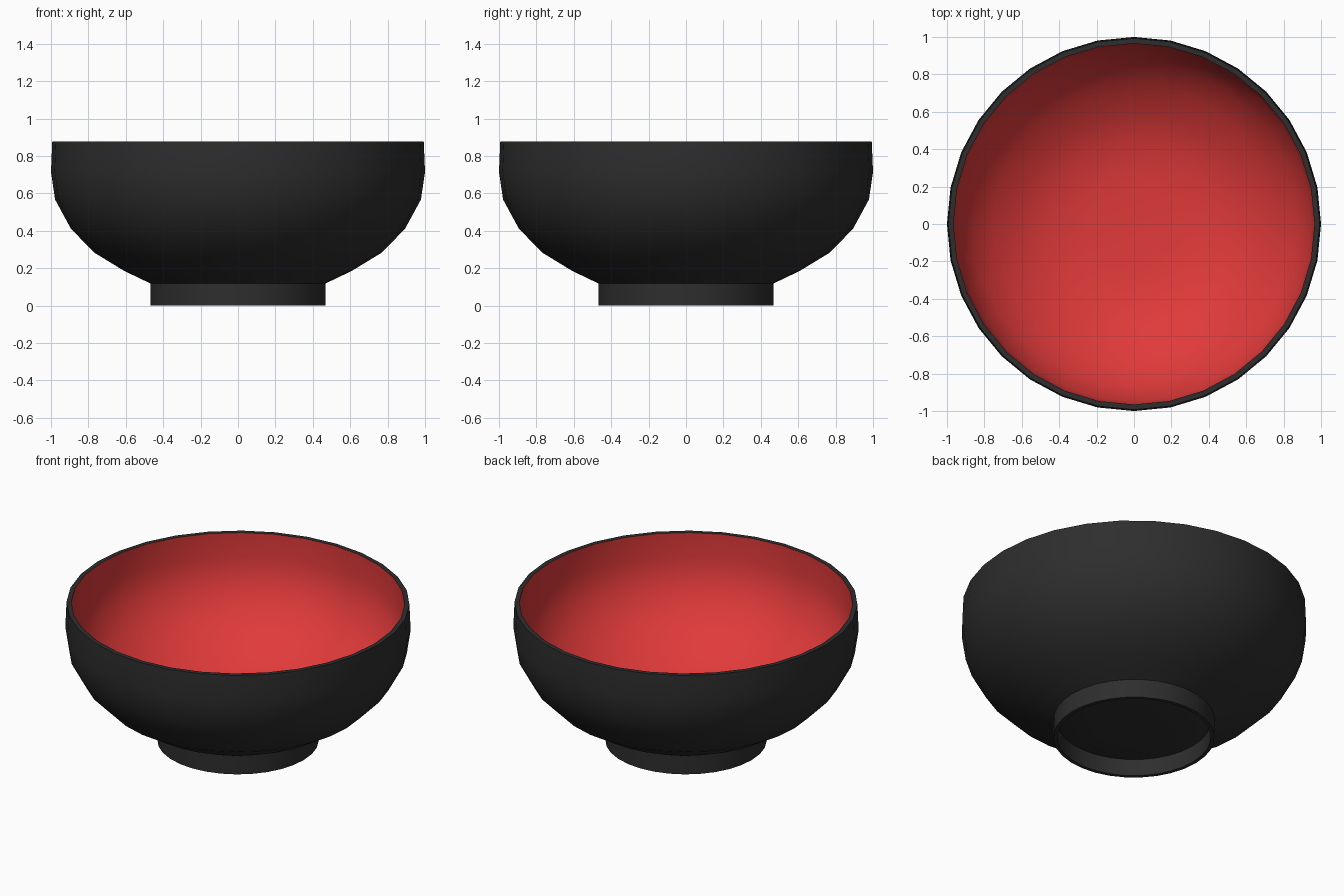
import bpy, bmesh, math

if "Cube" in bpy.data.objects:
    bpy.data.objects.remove(bpy.data.objects["Cube"])

SEG = 32

def material(name, rgb):
    m = bpy.data.materials.new(name)
    m.diffuse_color = (*rgb, 1)
    m.use_nodes = True
    m.node_tree.nodes["Principled BSDF"].inputs["Base Color"].default_value = m.diffuse_color
    return m

black = material("black lacquer", (0.027, 0.027, 0.027))
red = material("red lacquer", (0.75, 0.042, 0.042))

def lathe(name, profile, mats, closed=False, red_from=None):
    """Spin an (r, z) profile around z; strips from index red_from use slot 1."""
    bm = bmesh.new()
    rings = []
    for r, z in profile:
        if r == 0:
            rings.append([bm.verts.new((0, 0, z))] * SEG)
        else:
            rings.append([bm.verts.new((r * math.cos(2 * math.pi * i / SEG),
                                        r * math.sin(2 * math.pi * i / SEG), z))
                          for i in range(SEG)])
    count = len(rings) if closed else len(rings) - 1
    for k in range(count):
        a, b = rings[k], rings[(k + 1) % len(rings)]
        for i in range(SEG):
            j = (i + 1) % SEG
            verts = list(dict.fromkeys([a[i], a[j], b[j], b[i]]))
            f = bm.faces.new(verts)
            if red_from is not None and k >= red_from:
                f.material_index = 1
    bmesh.ops.recalc_face_normals(bm, faces=bm.faces)
    me = bpy.data.meshes.new(name)
    bm.to_mesh(me)
    bm.free()
    ob = bpy.data.objects.new(name, me)
    bpy.context.collection.objects.link(ob)
    for m in mats:
        me.materials.append(m)
    bpy.ops.object.select_all(action='DESELECT')
    ob.select_set(True)
    bpy.context.view_layer.objects.active = ob
    bpy.ops.object.shade_smooth_by_angle(angle=math.radians(40))
    return ob

# Bowl: black outside and rim, red inside
outer = [(0, 0.088), (0.25, 0.088), (0.44, 0.105), (0.467, 0.118), (0.607, 0.185),
         (0.768, 0.283), (0.893, 0.411), (0.978, 0.567), (1.0, 0.715), (0.993, 0.877)]
inner = [(0.965, 0.877), (0.97, 0.717), (0.949, 0.573), (0.868, 0.429), (0.748, 0.307),
         (0.593, 0.211), (0.455, 0.146), (0.25, 0.119), (0, 0.118)]
lathe("bowl", outer + inner, [black, red], red_from=len(outer))

# Foot ring
lathe("foot_ring", [(0.467, 0), (0.467, 0.12), (0.445, 0.112), (0.445, 0)],
      [black], closed=True)
